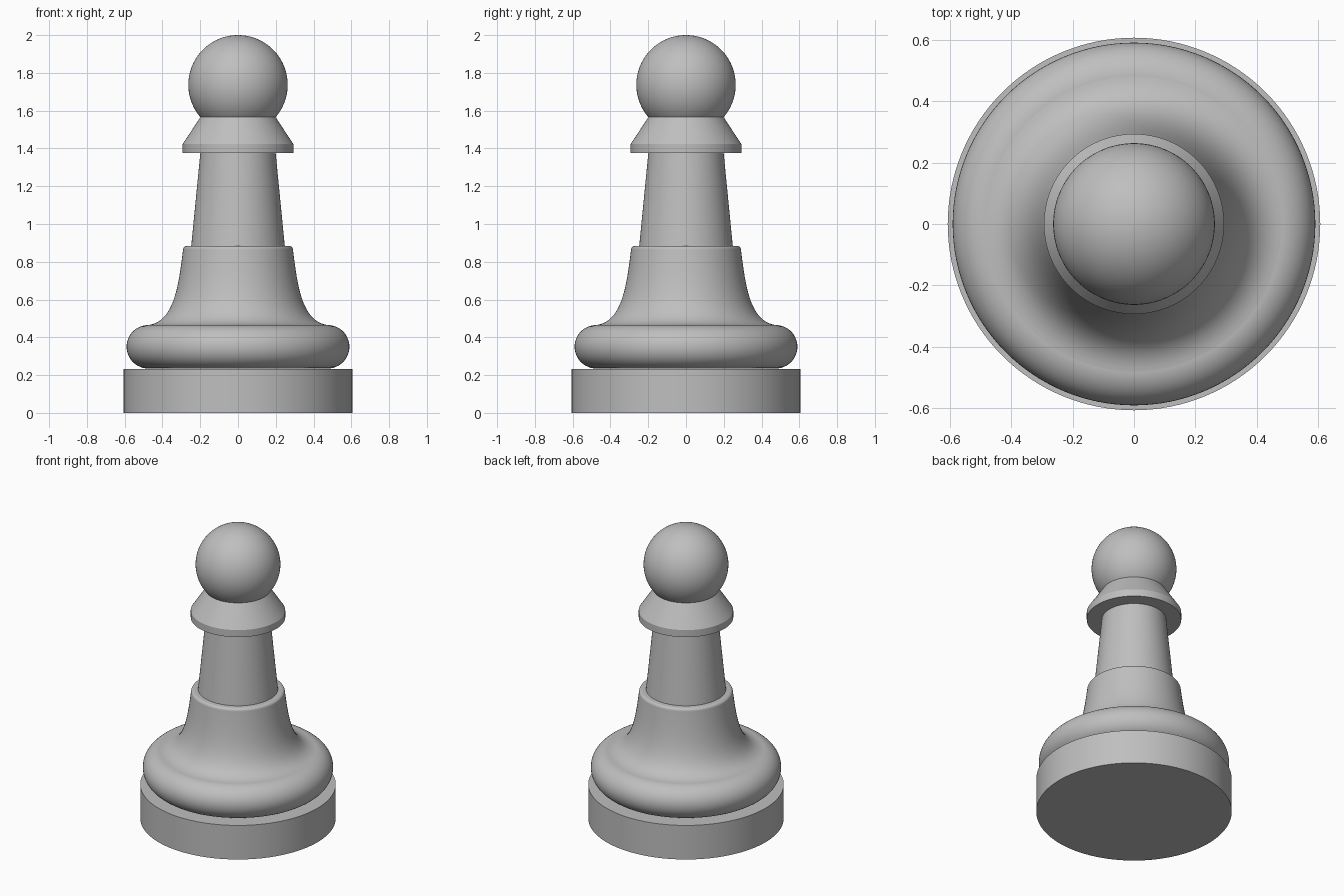
import bpy, bmesh
from math import sin, cos, pi, radians

cube = bpy.data.objects.get("Cube")
if cube:
    bpy.data.objects.remove(cube)

GREY = (0.52, 0.52, 0.52, 1)
mat = bpy.data.materials.new("matte grey")
mat.use_nodes = True
mat.diffuse_color = GREY
bsdf = mat.node_tree.nodes["Principled BSDF"]
bsdf.inputs["Base Color"].default_value = GREY
bsdf.inputs["Roughness"].default_value = 0.6


def arc(r, z, radius, start, end, steps):
    """Profile points along a circular arc, angles in degrees."""
    angles = [radians(start + (end - start) * i / steps) for i in range(steps + 1)]
    return [(r + radius * cos(a), z + radius * sin(a)) for a in angles]


def bezier(a, b, c, d, steps):
    """Profile points along a cubic curve."""
    points = []
    for i in range(steps + 1):
        t = i / steps
        u = 1 - t
        points.append(tuple(u**3 * a[k] + 3 * u * u * t * b[k] + 3 * u * t * t * c[k] + t**3 * d[k]
                            for k in (0, 1)))
    return points


def lathe(name, profile, segments=128):
    """Turn an (r, z) profile, listed bottom to top, around the z axis."""
    bm = bmesh.new()
    verts = [bm.verts.new((max(r, 0), 0, z)) for r, z in profile]
    edges = [bm.edges.new(pair) for pair in zip(verts, verts[1:])]
    bmesh.ops.spin(bm, geom=verts + edges, cent=(0, 0, 0), axis=(0, 0, 1),
                   angle=2 * pi, steps=segments, use_merge=True)
    bmesh.ops.remove_doubles(bm, verts=bm.verts, dist=0.0001)
    bmesh.ops.recalc_face_normals(bm, faces=bm.faces)
    mesh = bpy.data.meshes.new(name)
    bm.to_mesh(mesh)
    bm.free()
    obj = bpy.data.objects.new(name, mesh)
    bpy.context.collection.objects.link(obj)
    mesh.materials.append(mat)
    bpy.ops.object.select_all(action="DESELECT")
    obj.select_set(True)
    bpy.context.view_layer.objects.active = obj
    bpy.ops.object.shade_smooth_by_angle(angle=radians(30))
    return obj


# Flat plinth
lathe("plinth", [(0, 0), (0.606, 0), (0.606, 0.233), (0, 0.233)])

# Rounded cushion ring
lathe("cushion", [(0, 0.235)] + arc(0.475, 0.35, 0.115, -90, 90, 24) + [(0, 0.465)])

# Flared skirt with a softened top rim
skirt = bezier((0.485, 0.464), (0.335, 0.475), (0.315, 0.68), (0.291, 0.862), 24)
lathe("skirt", [(0, 0.464)] + skirt + arc(0.271, 0.864, 0.02, 15, 90, 6) + [(0, 0.884)])

# Tapered stem
lathe("stem", [(0, 0.88), (0.248, 0.88), (0.199, 1.38), (0, 1.38)])

# Conical collar with a narrow upright rim
lathe("collar", [(0, 1.375), (0.293, 1.375), (0.293, 1.423), (0.199, 1.566), (0, 1.566)])

# Ball head
lathe("head", arc(0, 1.737, 0.263, -90, 90, 48))
